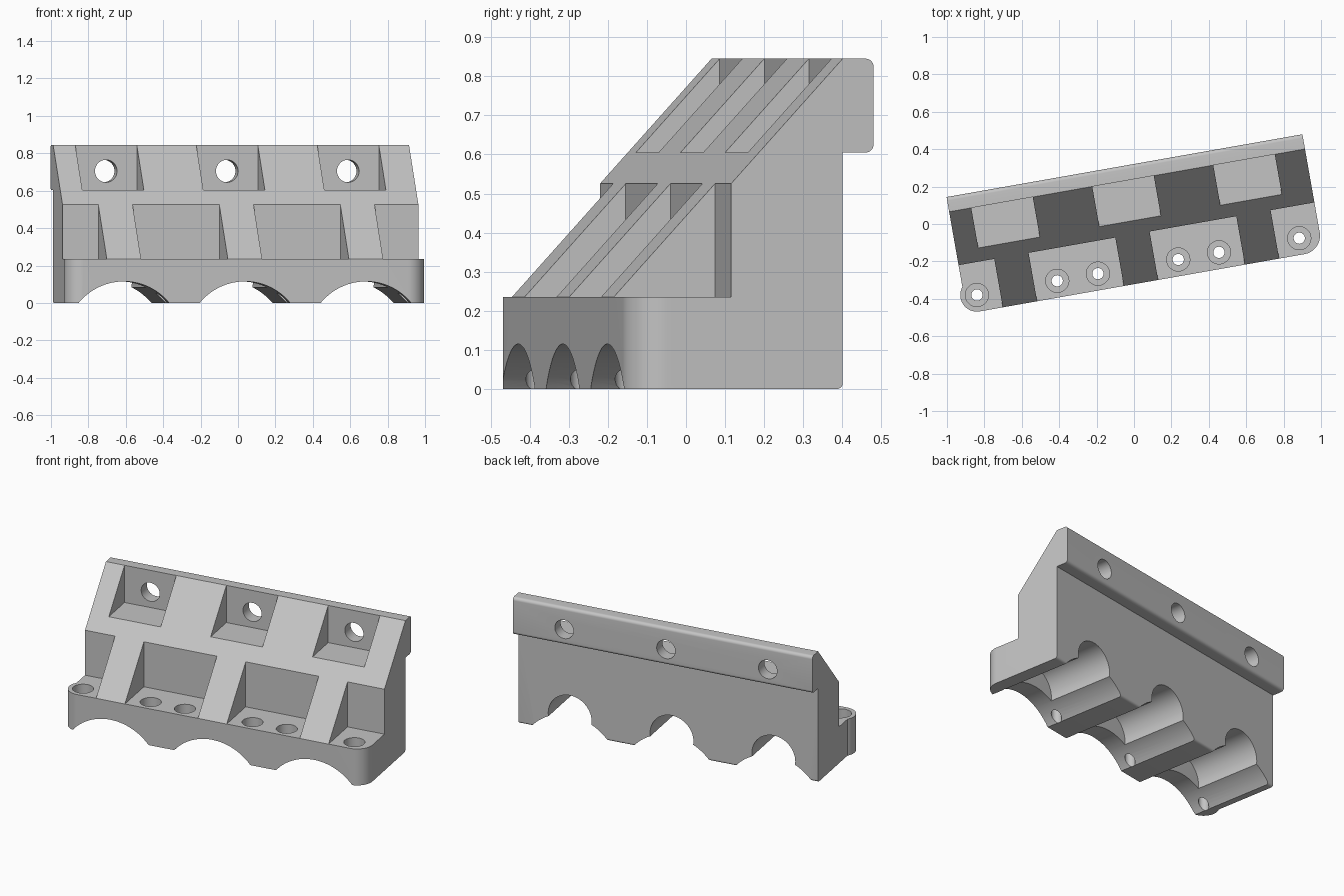
import bpy, bmesh
from math import sin, cos, pi, radians
from mathutils import Vector

cube = bpy.data.objects.get("Cube")
if cube:
    bpy.data.objects.remove(cube, do_unlink=True)

grey = bpy.data.materials.new("plain grey")
grey.use_nodes = True
GREY = (0.55, 0.55, 0.55, 1)
grey.diffuse_color = GREY
grey.node_tree.nodes["Principled BSDF"].inputs["Base Color"].default_value = GREY

# Main dimensions, in the bracket's own straight frame
LEFT, RIGHT = -0.962, 0.970
FRONT, WALL, BACK, LIP = -0.317, -0.054, 0.236, 0.316
FOOT, LOW_TOP, SHELF, TOP = 0.235, 0.523, 0.605, 0.845
BAYS = [-0.675, -0.018, 0.639]
SCREW_Y = -0.228


def arc(cx, cy, r, a0, a1, n=8):
    steps = [radians(a0 + (a1 - a0) * i / n) for i in range(n + 1)]
    return [(cx + r * cos(a), cy + r * sin(a)) for a in steps]


def circle(cx, cy, r, n=64):
    return arc(cx, cy, r, 0, 360, n)[:-1]


def rect(x0, y0, x1, y1):
    return [(x0, y0), (x1, y0), (x1, y1), (x0, y1)]


def prism(name, outline, axis, start, end):
    """Extrude a 2D outline along the x, y or z axis."""
    place = {"x": lambda p, t: (t, p[0], p[1]),
             "y": lambda p, t: (p[0], t, p[1]),
             "z": lambda p, t: (p[0], p[1], t)}[axis]
    bm = bmesh.new()
    face = bm.faces.new([bm.verts.new(place(p, start)) for p in outline])
    out = bmesh.ops.extrude_face_region(bm, geom=[face])
    moved = [g for g in out["geom"] if isinstance(g, bmesh.types.BMVert)]
    shift = Vector(place((0, 0), end - start))
    bmesh.ops.translate(bm, verts=moved, vec=shift)
    bmesh.ops.recalc_face_normals(bm, faces=bm.faces)
    mesh = bpy.data.meshes.new(name)
    bm.to_mesh(mesh)
    bm.free()
    mesh.materials.append(grey)
    obj = bpy.data.objects.new(name, mesh)
    bpy.context.scene.collection.objects.link(obj)
    return obj


def combine(target, tool, operation="DIFFERENCE"):
    """Apply a boolean and discard the tool."""
    tool.hide_render = True
    mod = target.modifiers.new("shape", "BOOLEAN")
    mod.operation, mod.object, mod.solver = operation, tool, "EXACT"
    graph = bpy.context.evaluated_depsgraph_get()
    mesh = bpy.data.meshes.new_from_object(target.evaluated_get(graph))
    target.modifiers.clear()
    target.data = mesh
    bpy.data.objects.remove(tool, do_unlink=True)


# Sloped body with a rear lip
profile = [(FRONT, 0), (FRONT, FOOT), (BACK, TOP)]
profile += arc(LIP - 0.02, TOP - 0.02, 0.02, 90, 0)
profile += arc(LIP - 0.02, SHELF + 0.02, 0.02, 0, -90)
profile += [(BACK, SHELF)]
profile += arc(BACK - 0.015, 0.015, 0.015, 0, -90)
body = prism("mounting_bracket", profile, "x", LEFT, RIGHT)

# Lower pockets between the ribs
rib = 0.093
edges = [LEFT - 0.1] + [c + s * rib for c in BAYS for s in (-1, 1)] + [RIGHT + 0.1]
for a, b in zip(edges[::2], edges[1::2]):
    combine(body, prism("lower_pocket", rect(FRONT - 0.1, FOOT, WALL, LOW_TOP + 0.1),
                        "x", a, b))

# Rounded right corner of the foot
r = 0.1
corner = arc(RIGHT - r, FRONT + r, r, 0, -90, 16)
corner += [(RIGHT - r, FRONT - 0.1), (RIGHT + 0.1, FRONT - 0.1), (RIGHT + 0.1, FRONT + r)]
combine(body, prism("corner_cutter", corner, "z", -0.1, FOOT + 0.1))

# Round ear on the left of the foot
ear_x = BAYS[0] - 0.218
combine(body, prism("ear_cutter", rect(LEFT - 0.1, FRONT - 0.1, ear_x, SCREW_Y),
                    "z", -0.1, FOOT + 0.1))
combine(body, prism("ear", circle(ear_x, SCREW_Y, SCREW_Y - FRONT), "z", 0, FOOT), "UNION")

for c in BAYS:
    # Upper pocket and its bolt hole through the lip
    combine(body, prism("upper_pocket", rect(c - 0.167, SHELF, c + 0.167, TOP + 0.1),
                        "y", WALL - 0.1, BACK))
    combine(body, prism("bolt_hole", circle(c, 0.705, 0.06, 48), "y", 0.1, LIP + 0.1))
    # Wide arch underneath, with a round channel entering from the back
    combine(body, prism("wide_arch", circle(c, -0.205, 0.32, 96), "y",
                        FRONT - 0.1, BACK + 0.1))
    combine(body, prism("channel", circle(c, 0.105, 0.14), "y", -0.2, BACK + 0.1))
    # Counterbored screw holes either side of the rib
    for x in (c - 0.218, c + 0.218):
        combine(body, prism("screw_head", circle(x, SCREW_Y, 0.062, 48), "z", 0.15, FOOT + 0.02))
        combine(body, prism("screw_hole", circle(x, SCREW_Y, 0.03, 32), "z", -0.1, 0.2))

# Smooth the round surfaces and turn the part to its final angle
body.rotation_euler.z = radians(10)
bpy.ops.object.select_all(action="DESELECT")
body.select_set(True)
bpy.context.view_layer.objects.active = body
bpy.ops.object.shade_smooth_by_angle(angle=radians(30))
